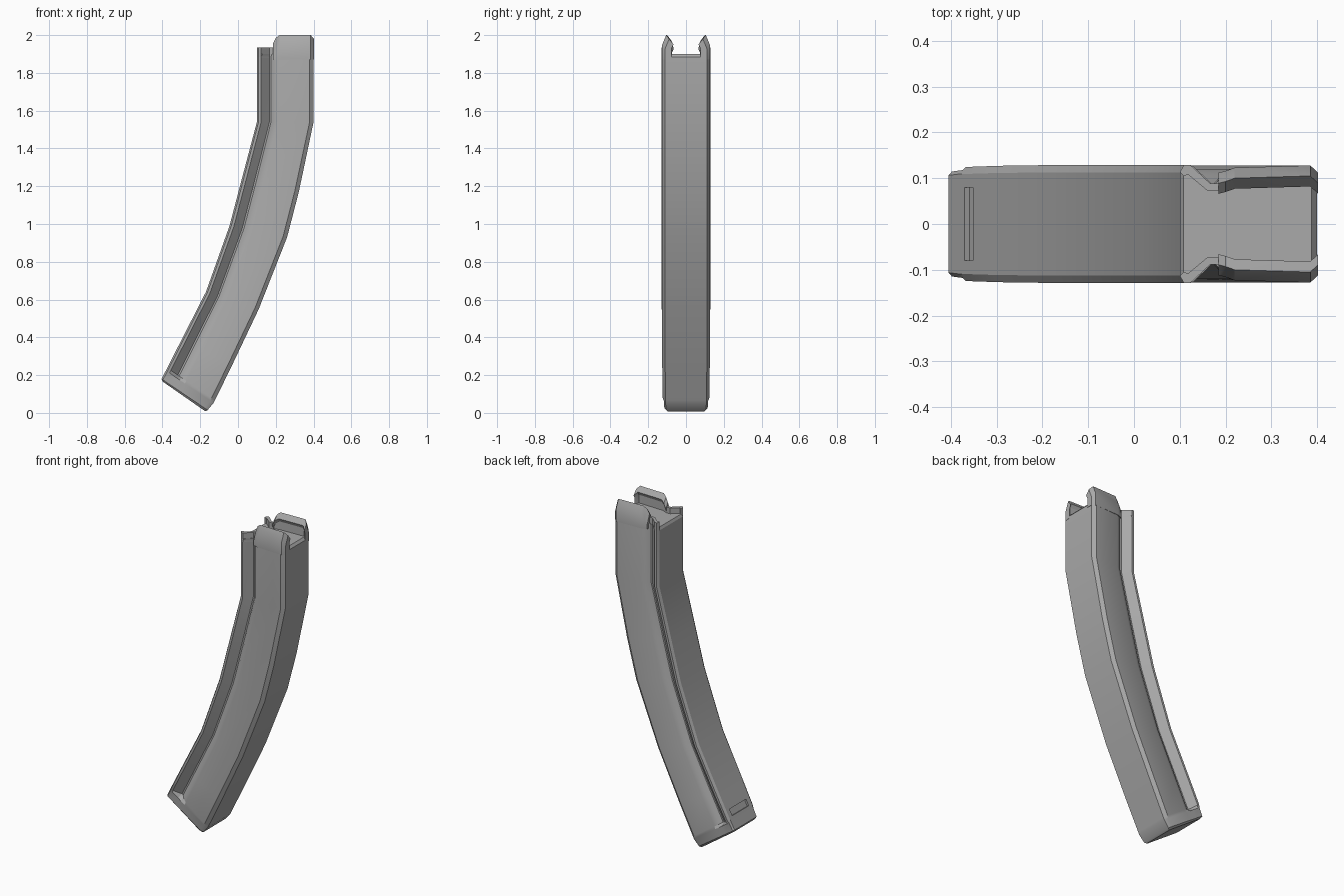
import bpy
import bmesh
import math
from mathutils import Vector, Matrix

cube = bpy.data.objects.get("Cube")
if cube:
    bpy.data.objects.remove(cube, do_unlink=True)

grey = bpy.data.materials.new("satin_grey")
grey.use_nodes = True
COLOUR = (0.40, 0.40, 0.40, 1)
grey.diffuse_color = COLOUR
grey.node_tree.nodes["Principled BSDF"].inputs["Base Color"].default_value = COLOUR


def loft(name, rings):
    """Skin a list of equal closed rings and cap both ends."""
    bm = bmesh.new()
    rows = [[bm.verts.new(p) for p in ring] for ring in rings]
    n = len(rows[0])
    for a, b in zip(rows, rows[1:]):
        for i in range(n):
            j = (i + 1) % n
            bm.faces.new((a[i], a[j], b[j], b[i]))
    bm.faces.new(rows[0])
    bm.faces.new(rows[-1])
    bmesh.ops.recalc_face_normals(bm, faces=bm.faces)
    mesh = bpy.data.meshes.new(name)
    bm.to_mesh(mesh)
    bm.free()
    mesh.materials.append(grey)
    obj = bpy.data.objects.new(name, mesh)
    bpy.context.collection.objects.link(obj)
    return obj


def smooth(obj):
    bpy.ops.object.select_all(action='DESELECT')
    obj.select_set(True)
    bpy.context.view_layer.objects.active = obj
    bpy.ops.object.shade_smooth_by_angle(angle=math.radians(25))


# Half section: position across the body (0 back, 1 front) and half width
GROOVED = [(0, .113), (.03, .129), (.075, .129), (.22, .089), (.25, .089),
           (.30, .106), (.40, .120), (.93, .128), (1, .112)]
FILLED = [(t, y if t in (0, 1) else .122) for t, y in GROOVED]


def section(half, back, front, width=1.0, inset=0.0):
    back, front = Vector(back), Vector(front)
    pts = []
    for t, y in half:
        p = back.lerp(front, inset + t * (1 - 2 * inset))
        pts.append((p.x, y * width, p.y))
    return pts + [(x, -y, z) for x, y, z in reversed(pts)]


# Curved body, from the top down to the closed foot
body = loft("curved_body", [
    section(GROOVED, (.108, 1.90), (.388, 1.90), .985),
    section(GROOVED, (.10, 1.885), (.40, 1.885)),
    section(GROOVED, (.10, 1.54), (.40, 1.54)),
    section(GROOVED, (.018, 1.23), (.322, 1.17)),
    section(GROOVED, (-.045, .99), (.26, .93)),
    section(GROOVED, (-.17, .64), (.11, .55)),
    section(GROOVED, (-.305, .375), (-.03, .255), .985),
    section(GROOVED, (-.375, .238), (-.122, .067), .965),
    section(FILLED, (-.382, .224), (-.129, .053), .965),
    section(FILLED, (-.405, .18), (-.161, .015), .94),
    section(FILLED, (-.402, .168), (-.168, .005), .86, .02),
])

# Shallow slot in the back face near the foot
bm = bmesh.new()
bmesh.ops.create_cube(bm, size=1, matrix=Matrix.Translation((-.361, 0, .266))
                      @ Matrix.Rotation(math.atan2(.235, .46), 4, 'Y')
                      @ Matrix.Diagonal((.024, .16, .04, 1)))
mesh = bpy.data.meshes.new("slot_cutter")
bm.to_mesh(mesh)
bm.free()
cutter = bpy.data.objects.new("slot_cutter", mesh)
cutter.hide_render = True
bpy.context.collection.objects.link(cutter)
cut = body.modifiers.new("slot", 'BOOLEAN')
cut.operation = 'DIFFERENCE'
cut.solver = 'EXACT'
cut.object = cutter
bpy.context.view_layer.objects.active = body
bpy.ops.object.modifier_apply(modifier=cut.name)
bpy.data.objects.remove(cutter, do_unlink=True)
smooth(body)

# Raised rims over the back spine and curled lips over the front, both sides
RIM_OUTER = [(.10, .113), (.109, .129), (.123, .129), (.166, .089), (.19, .089)]
RIM_INNER = [(.19, .073), (.160, .073), (.118, .108), (.109, .105)]
LIP_STATIONS = [(.185, -.016, 1.955), (.20, -.012, 1.985), (.22, -.005, 2.0),
                (.385, 0, 2.0), (.402, -.016, 1.98)]
for side, label in ((1, "back"), (-1, "front")):
    outline = RIM_OUTER + RIM_INNER
    rim = loft(label + "_spine_rim", [
        [(x, side * y, z) for x, y in outline] for z in (1.88, 1.935)])
    smooth(rim)
    rings = []
    for x, shift, top in LIP_STATIONS:
        profile = [(.128, 1.87), (.128, top - .055), (.105, top),
                   (.082, top - .03), (.092, top - .05), (.092, 1.87)]
        rings.append([(x, side * (y + shift), z) for y, z in profile])
    smooth(loft(label + "_feed_lip", rings))
